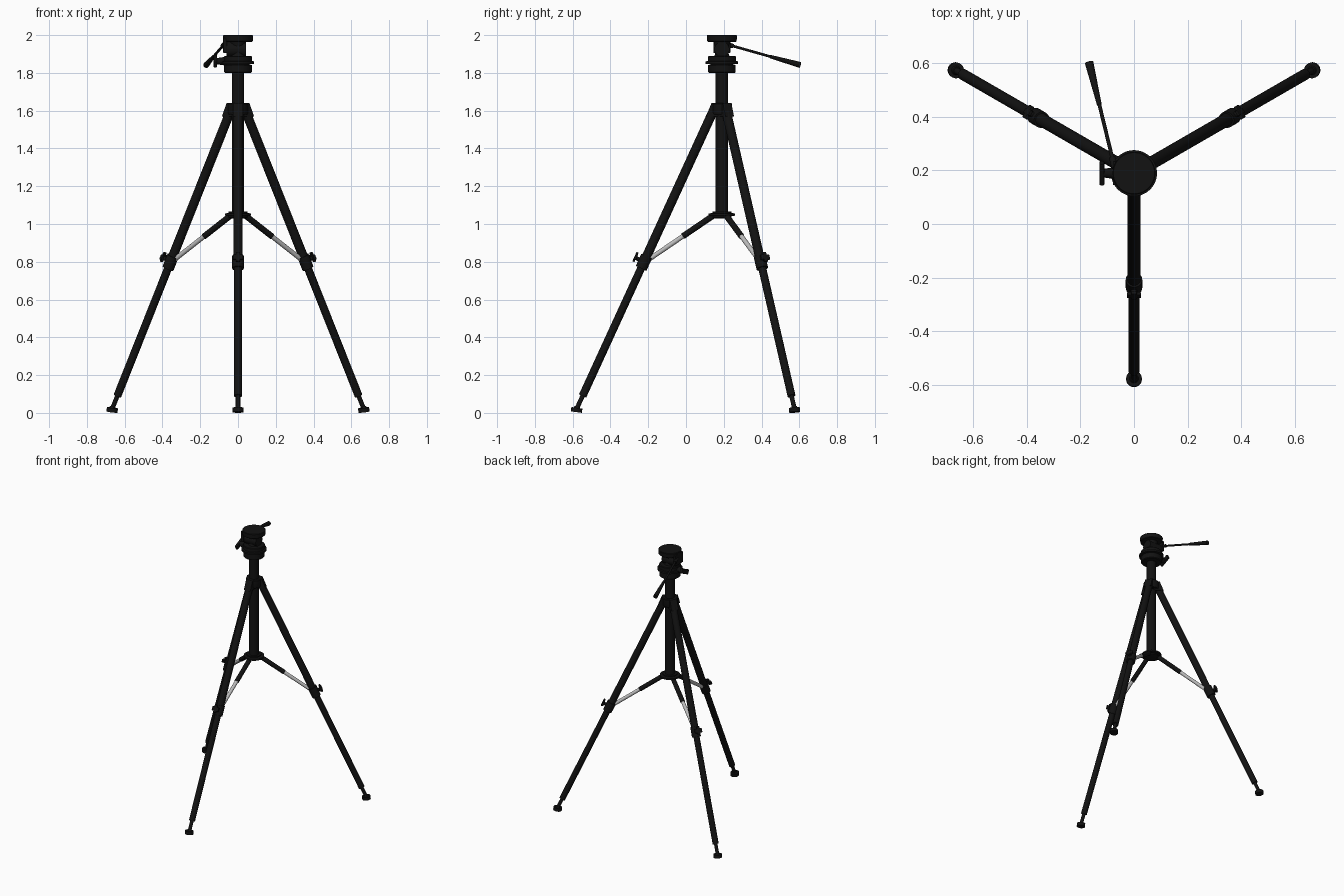
import bpy, math
from mathutils import Vector, Matrix

if "Cube" in bpy.data.objects:
    bpy.data.objects.remove(bpy.data.objects["Cube"])

CY = 0.19  # the central column stands behind the origin


def material(name, value):
    m = bpy.data.materials.new(name)
    m.diffuse_color = (value, value, value, 1)
    m.use_nodes = True
    m.node_tree.nodes["Principled BSDF"].inputs["Base Color"].default_value = m.diffuse_color
    return m


BLACK = material("black", 0.006)
SILVER = material("silver", 0.5)


def finish(name, mat):
    ob = bpy.context.object
    ob.name = name
    ob.data.materials.append(mat)
    return ob


def rod(name, a, b, r1, r2=None, mat=BLACK, sides=24):
    """Round bar from a to b, optionally tapered."""
    a, b = Vector(a), Vector(b)
    bpy.ops.mesh.primitive_cone_add(
        vertices=sides, radius1=r1, radius2=r1 if r2 is None else r2,
        depth=(b - a).length, location=(a + b) / 2,
        rotation=(b - a).to_track_quat('Z', 'Y').to_euler())
    ob = finish(name, mat)
    bpy.ops.object.shade_smooth_by_angle(angle=math.radians(35))
    return ob


def box(name, centre, size, rot=(0, 0, 0), bevel=0.004):
    bpy.ops.mesh.primitive_cube_add(size=1, location=centre, rotation=rot)
    ob = finish(name, BLACK)
    ob.scale = size
    bpy.ops.object.transform_apply(location=False, rotation=False, scale=True)
    mod = ob.modifiers.new("bevel", 'BEVEL')
    mod.width, mod.segments = bevel, 2
    return ob


def lathe(name, profile, sides=40):
    """Turned part around the column axis; profile is (radius, z)."""
    verts, faces = [], []
    for r, z in profile:
        for i in range(sides):
            t = 2 * math.pi * i / sides
            verts.append((r * math.cos(t), CY + r * math.sin(t), z))
    for k in range(len(profile) - 1):
        for i in range(sides):
            j = (i + 1) % sides
            faces.append((k * sides + i, k * sides + j,
                          (k + 1) * sides + j, (k + 1) * sides + i))
    faces.append(tuple(reversed(range(sides))))
    faces.append(tuple(range((len(profile) - 1) * sides, len(profile) * sides)))
    me = bpy.data.meshes.new(name)
    me.from_pydata(verts, [], faces)
    ob = bpy.data.objects.new(name, me)
    bpy.context.collection.objects.link(ob)
    bpy.ops.object.select_all(action='DESELECT')
    bpy.context.view_layer.objects.active = ob
    ob.select_set(True)
    bpy.ops.object.shade_smooth_by_angle(angle=math.radians(35))
    return finish(name, BLACK)


# Central column, shoulder collar and spreader hub
lathe("centre_column", [(0.033, 1.035), (0.033, 1.81)])
lathe("shoulder_collar", [(0.05, 1.58), (0.054, 1.59), (0.054, 1.635), (0.05, 1.64)])
lathe("spreader_hub", [(0.038, 1.03), (0.05, 1.035), (0.05, 1.042), (0.07, 1.044),
                       (0.07, 1.056), (0.05, 1.058), (0.05, 1.066)])

# Pan head: stacked discs
lathe("pan_base", [(0.068, 1.80), (0.073, 1.805), (0.073, 1.842), (0.06, 1.844),
                   (0.06, 1.847), (0.086, 1.848), (0.086, 1.861), (0.074, 1.863),
                   (0.074, 1.886), (0.07, 1.89)])
lathe("head_neck", [(0.042, 1.885), (0.036, 1.90), (0.036, 1.94), (0.045, 1.968)])
lathe("camera_plate", [(0.074, 1.964), (0.078, 1.968), (0.08, 1.997), (0.077, 2.0)])
rod("tilt_barrel", (-0.06, CY, 1.925), (0.042, CY, 1.925), 0.04)
box("tilt_bracket", (-0.068, CY, 1.945), (0.022, 0.09, 0.08))

# Pan lock knob on the left
rod("pan_lock_stem", (-0.06, CY, 1.862), (-0.115, CY, 1.862), 0.024, 0.016)
box("pan_lock_wing", (-0.12, CY, 1.862), (0.018, 0.088, 0.034), (math.radians(25), 0, 0))

# Pan handle
h0, h1 = Vector((-0.072, 0.21, 1.953)), Vector((-0.168, 0.604, 1.842))
rod("handle_bar", h0, h0.lerp(h1, 0.66), 0.007)
rod("handle_grip", h0.lerp(h1, 0.6), h1, 0.009, 0.016)
rod("handle_socket", h0, h0.lerp(h1, 0.1), 0.012)


# Three legs
def leg(name, angle):
    out = Vector((math.cos(angle), math.sin(angle), 0))
    side = Vector((-out.y, out.x, 0))

    def p(r, z):
        return Vector((0, CY, z)) + out * r

    def on(z):  # leg centre line at height z
        return p(0.045 + (1.6 - z) * 0.4585, z)

    axis = (on(0) - on(1)).normalized()
    face = axis.cross(side).normalized()
    if face.dot(out) < 0:
        face = -face
    frame = Matrix((face, axis.cross(face), axis)).transposed().to_euler()

    # Hinge lug with a sloping outer face
    prof = [(0.02, 1.57), (0.083, 1.57), (0.055, 1.64), (0.02, 1.64)]
    vs = [p(r, z) + side * s for s in (-0.026, 0.026) for r, z in prof]
    me = bpy.data.meshes.new(name + "_hinge")
    me.from_pydata(vs, [], [(0, 1, 2, 3), (7, 6, 5, 4), (0, 4, 5, 1), (1, 5, 6, 2),
                            (2, 6, 7, 3), (3, 7, 4, 0)])
    me.materials.append(BLACK)
    ob = bpy.data.objects.new(name + "_hinge", me)
    bpy.context.collection.objects.link(ob)

    # Telescoping tubes, rod and foot
    rod(name + "_upper_tube", on(1.605), on(0.80), 0.0245)
    rod(name + "_lower_tube", on(0.82), on(0.09), 0.021)
    rod(name + "_foot_rod", on(0.10), on(0.02), 0.012)
    foot_up = (Vector((0, 0, 1)) - out * 0.14).normalized()
    f = p(0.769, 0.0155)
    rod(name + "_foot", f - foot_up * 0.0115, f + foot_up * 0.0115, 0.0295)
    rod(name + "_foot_neck", f + foot_up * 0.01, f + foot_up * 0.02, 0.018, 0.013)

    # Locking collar and wing knob
    rod(name + "_lock_collar", on(0.83), on(0.765), 0.031)
    k = on(0.80)
    rod(name + "_knob_stem", k, k + face * 0.045, 0.011)
    box(name + "_knob_wing", k + face * 0.05 - axis * 0.003, (0.014, 0.054, 0.03), frame)
    box(name + "_knob_lever", k + face * 0.052 - axis * 0.004, (0.012, 0.022, 0.055), frame)

    # Spreader arm: black sleeve and silver rod
    a, b = p(0.045, 1.045), p(0.405, 0.80)
    rod(name + "_spreader_sleeve", a, a.lerp(b, 0.45), 0.016)
    rod(name + "_spreader_rod", a.lerp(b, 0.44), b, 0.0125, mat=SILVER)


for label, deg in (("front_leg", 270), ("right_leg", 30), ("left_leg", 150)):
    leg(label, math.radians(deg))
